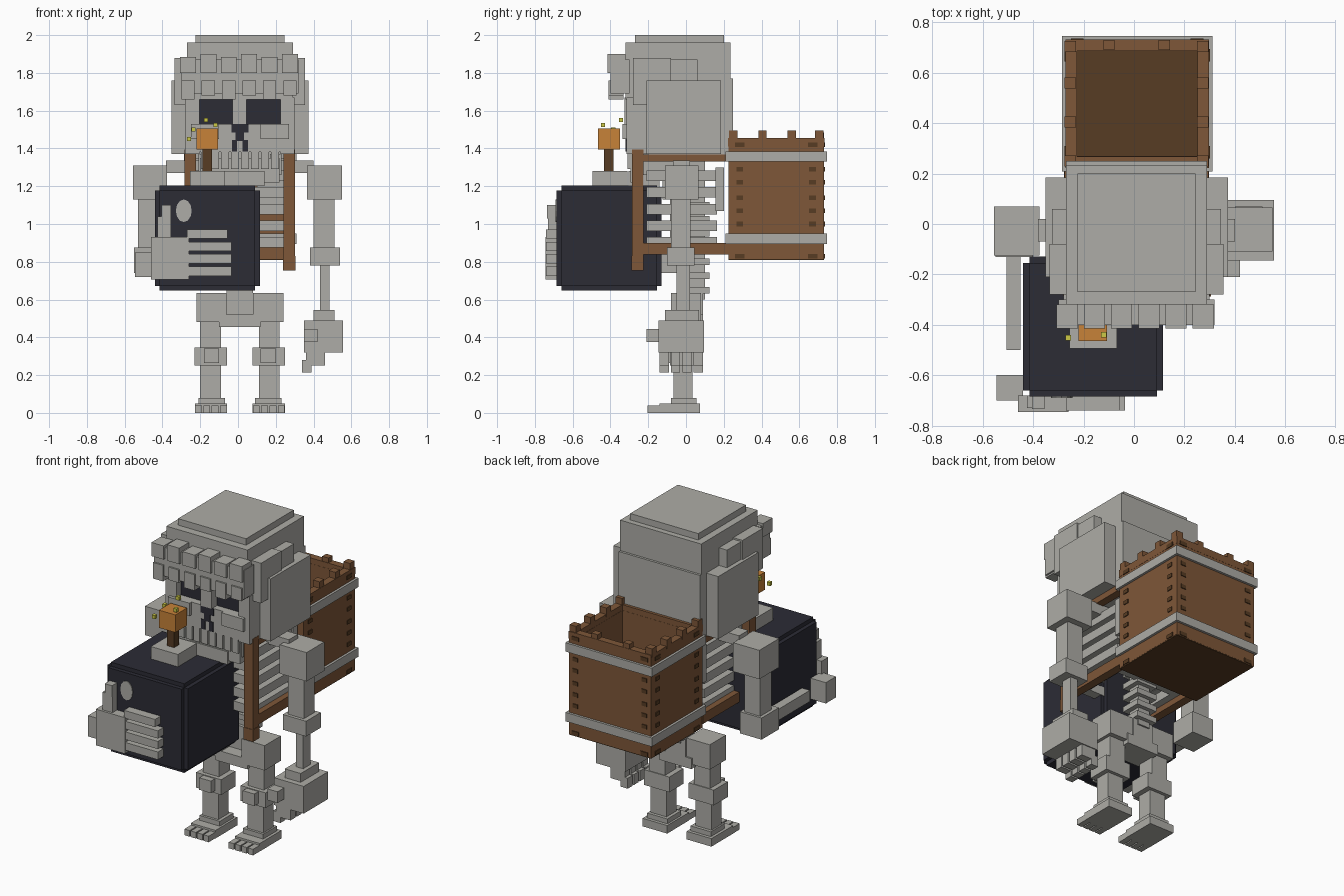
import bpy
import bmesh
import math
from mathutils import Matrix, Vector

if "Cube" in bpy.data.objects:
    bpy.data.objects.remove(bpy.data.objects["Cube"], do_unlink=True)

CENTRE = 0.01  # symmetry plane of the body


def material(name, red, green, blue):
    mat = bpy.data.materials.new(name)
    mat.use_nodes = True
    colour = (red, green, blue, 1)
    mat.diffuse_color = colour
    for node in mat.node_tree.nodes:
        if node.type == 'BSDF_PRINCIPLED':
            node.inputs["Base Color"].default_value = colour
    return mat


bone = material("bone_grey", .42, .415, .385)
wood = material("wood_brown", .209, .095, .04)
dark = material("dark_wood", .095, .045, .017)
black = material("charcoal", .025, .025, .036)
orange = material("flame_orange", .571, .223, .04)
yellow = material("spark_yellow", .604, .578, .061)


def add_object(name, mat, bm):
    mesh = bpy.data.meshes.new(name)
    bm.to_mesh(mesh)
    bm.free()
    mesh.materials.append(mat)
    obj = bpy.data.objects.new(name, mesh)
    bpy.context.collection.objects.link(obj)


def box(name, mat, x, y, z, mirror=False):
    """Axis-aligned block from three ranges, optionally on both body sides."""
    bm = bmesh.new()
    spans = [x, (2 * CENTRE - x[1], 2 * CENTRE - x[0])] if mirror else [x]
    for span in spans:
        ranges = (span, y, z)
        middle = Vector([(low + high) / 2 for low, high in ranges])
        size = Vector([high - low for low, high in ranges])
        bmesh.ops.create_cube(bm, size=1, matrix=Matrix.Translation(middle) @ Matrix.Diagonal(size).to_4x4())
    add_object(name, mat, bm)


def around(middle, half):
    return (middle - half, middle + half)


# Skull
box("crown", bone, x=(-.225, .245), y=(-.27, .2), z=(1.95, 2))
box("upper_cranium", bone, x=(-.27, .29), y=(-.32, .235), z=(1.66, 1.96))
box("lower_cranium", bone, x=(-.27, .29), y=(-.2, .25), z=(1.35, 1.77))
box("skull_base", bone, x=(-.24, .26), y=(-.24, .22), z=(1.345, 1.42))
box("side_plate", bone, x=(.28, .372), y=(-.21, .185), z=(1.37, 1.76), mirror=True)
box("temple", bone, x=(.28, .355), y=(-.28, -.08), z=(1.63, 1.88), mirror=True)
box("temple_step", bone, x=(.28, .345), y=(-.1, .06), z=(1.75, 1.87), mirror=True)

# Brow with a row of blocks on top and a ragged lower edge
box("brow", bone, x=(-.3, .32), y=(-.4, -.3), z=(1.69, 1.87))
for i in range(6):
    middle = -.265 + i * .108
    box("brow_block", bone, x=around(middle, .042), y=(-.415, -.32), z=(1.8, 1.885 + .015 * (i % 2)))
    box("brow_edge", bone, x=around(middle, .035), y=(-.41, -.33), z=(1.66 + .02 * (i % 2), 1.76))

# Face with sunken eyes
box("eye_hollow", black, x=(-.22, .24), y=(-.27, -.15), z=(1.4, 1.67))
box("nose_bridge", bone, x=(-.03, .045), y=(-.325, -.26), z=(1.53, 1.67))
box("cheek", bone, x=(.225, .3), y=(-.315, -.19), z=(1.37, 1.67), mirror=True)
box("upper_jaw", bone, x=(-.27, .3), y=(-.315, -.19), z=(1.38, 1.53))
box("cheekbone", bone, x=(.12, .27), y=(-.335, -.25), z=(1.45, 1.53), mirror=True)
box("nose_top", black, x=(-.035, .055), y=(-.32, -.312), z=(1.485, 1.53))
box("nose_middle", black, x=(-.012, .032), y=(-.32, -.312), z=(1.44, 1.485))
box("nostril", black, x=(.025, .052), y=(-.32, -.312), z=(1.385, 1.445), mirror=True)

# Teeth and jaw
for i in range(8):
    box("tooth", bone, x=around(-.175 + i * .053, .021), y=(-.31, -.26), z=(1.29, 1.39))
box("lower_jaw", bone, x=(-.2, .22), y=(-.295, -.24), z=(1.22, 1.35))
box("chin", bone, x=(-.12, .14), y=(-.305, -.25), z=(1.2, 1.28))
box("jaw_hinge", bone, x=(.17, .23), y=(-.28, -.05), z=(1.26, 1.37), mirror=True)

# Spine and rib cage
box("spine", bone, x=(-.03, .05), y=(.02, .1), z=(.6, 1.36))
for i in range(9):
    box("vertebra", bone, x=(-.06, .08), y=(.0, .125), z=around(.65 + i * .075, .017))
for i in range(5):
    height = around(1.255 - i * .088, .028)
    box("rib_side", bone, x=(.2, .26), y=(-.21, .165), z=height, mirror=True)
    box("rib_back", bone, x=(-.22, .24), y=(.1, .165), z=height)
    box("rib_front", bone, x=(-.22, .24), y=(-.21, -.15), z=height)
box("breastbone", bone, x=(-.04, .06), y=(-.22, -.14), z=(.95, 1.28))
box("shoulder_blade", bone, x=(.1, .27), y=(.155, .2), z=(1.07, 1.3), mirror=True)
box("collar_bone", bone, x=(.03, .4), y=(-.07, .02), z=(1.27, 1.335), mirror=True)

# Pelvis and legs
box("pelvis", bone, x=(-.1, .12), y=(-.08, .09), z=(.455, .52))
box("pelvis_back", bone, x=(-.06, .08), y=(.0, .09), z=(.5, .64))
box("hip", bone, x=(.08, .24), y=(-.08, .08), z=(.48, .635), mirror=True)
box("thigh", bone, x=(.11, .22), y=(-.06, .05), z=(.32, .5), mirror=True)
box("knee", bone, x=(.077, .25), y=(-.085, .055), z=(.25, .345), mirror=True)
box("knee_cap", bone, x=(.12, .2), y=(-.125, -.07), z=(.265, .34), mirror=True)
box("shin", bone, x=(.11, .22), y=(-.065, .035), z=(.03, .27), mirror=True)
box("ankle", bone, x=(.09, .23), y=(-.08, .055), z=(.04, .08), mirror=True)
box("foot", bone, x=(.077, .248), y=(-.14, .075), z=(0, .05), mirror=True)
for i in range(4):
    box("toe", bone, x=around(.097 + i * .044, .018), y=(-.205, -.13), z=(0, .038), mirror=True)

# Left arm, hanging
box("left_shoulder", bone, x=(.365, .55), y=(-.11, .065), z=(1.13, 1.31))
box("left_upper_arm", bone, x=(.40, .51), y=(-.08, .025), z=(.86, 1.14))
box("left_elbow", bone, x=(.38, .54), y=(-.1, .045), z=(.78, .875))
box("left_forearm", bone, x=(.435, .485), y=(-.05, .02), z=(.53, .79))
box("left_wrist", bone, x=(.40, .51), y=(-.11, .07), z=(.48, .545))
box("left_palm", bone, x=(.35, .555), y=(-.145, .095), z=(.32, .49))
box("left_thumb", bone, x=(.35, .42), y=(-.21, -.14), z=(.375, .445))
for i in range(4):
    width = around(-.115 + i * .06, .024)
    box("left_finger", bone, x=(.36, .46), y=width, z=(.25, .33))
    box("left_fingertip", bone, x=(.34, .39), y=width, z=(.215, .28))

# Right arm, bent forward around the bomb
box("right_shoulder", bone, x=(-.555, -.375), y=(-.125, .07), z=(1.13, 1.31))
box("right_upper_arm", bone, x=(-.53, -.42), y=(-.085, .025), z=(.86, 1.14))
box("right_elbow", bone, x=(-.55, -.4), y=(-.13, .04), z=(.74, .875))
box("right_forearm", bone, x=(-.505, -.45), y=(-.5, -.12), z=(.76, .83))
box("right_wrist", bone, x=(-.545, -.44), y=(-.7, -.6), z=(.72, .85))
box("right_palm", bone, x=(-.46, -.26), y=(-.745, -.68), z=(.705, .93))
box("right_thumb", bone, x=(-.425, -.355), y=(-.73, -.68), z=(.92, 1.04))
box("right_thumb_tip", bone, x=(-.405, -.355), y=(-.735, -.68), z=(1.03, 1.1))
for i in range(4):
    box("right_finger", bone, x=(-.27, -.035 - .02 * (i == 0)), y=(-.74, -.68), z=around(.948 - i * .066, .024))

# Bomb: three overlapping blocks give stepped edges
for axis in range(3):
    grow = [.278 if i == axis else .253 for i in range(3)]
    box("bomb_shell", black, x=around(-.162, grow[0]), y=around(-.407, grow[1]), z=around(.925, grow[2]))
bm = bmesh.new()
bmesh.ops.create_cone(bm, cap_ends=True, segments=12, radius1=1, radius2=1, depth=.006,
                      matrix=Matrix.Translation((-.287, -.687, 1.07)) @ Matrix.Diagonal((.042, 1, .06, 1))
                      @ Matrix.Rotation(math.pi / 2, 4, 'X'))
add_object("bomb_highlight", bone, bm)
box("bomb_cap", bone, x=(-.255, -.068), y=(-.495, -.31), z=(1.2, 1.28))
box("fuse", dark, x=(-.187, -.138), y=(-.433, -.385), z=(1.27, 1.4))
box("flame", orange, x=(-.22, -.107), y=(-.465, -.35), z=(1.395, 1.505))
for x, y, z in ((-.17, -.345, 1.55), (-.12, -.44, 1.525), (-.235, -.385, 1.5), (-.26, -.452, 1.45)):
    box("spark", yellow, x=around(x, .011), y=around(y, .011), z=around(z, .011))

# Back crate: walls, floor, rim and bands
left, right, front, back = -.27, .295, .225, .73
box("crate_floor", dark, x=(left, right), y=(front, back), z=(.81, .85))


def frame(name, mat, z, out, thick):
    xs, ys = (left - out, right + out), (front - out, back + out)
    box(name, mat, x=(xs[0], xs[0] + thick), y=ys, z=z)
    box(name, mat, x=(xs[1] - thick, xs[1]), y=ys, z=z)
    box(name, mat, x=xs, y=(ys[0], ys[0] + thick), z=z)
    box(name, mat, x=xs, y=(ys[1] - thick, ys[1]), z=z)


frame("crate_wall", wood, z=(.815, 1.42), out=.001, thick=.045)
frame("crate_rim", wood, z=(1.41, 1.455), out=.002, thick=.045)
frame("crate_band", bone, z=(1.33, 1.385), out=.016, thick=.03)
frame("crate_band", bone, z=(.895, .95), out=.016, thick=.03)
for y in (.25, .405, .56, .705):
    box("rim_peg", wood, x=(.25, .295), y=around(y, .022), z=(1.44, 1.495), mirror=True)
for x in (-.1, .12):
    box("rim_peg", wood, x=around(x, .022), y=(.69, .73), z=(1.44, 1.485))

# Dark nails and worn edges along the crate corners
for i, z in enumerate((.83, 1.0, 1.07, 1.14, 1.22, 1.29, 1.42)):
    half = .025 if i in (0, 6) else .018
    height = around(z, .012)
    for y in (.285, .67):
        box("side_nail", dark, x=(right, right + .006), y=around(y, half), z=height)
        box("side_nail", dark, x=(left - .006, left), y=around(y, half), z=height)
    for x in (-.225, .25):
        box("back_nail", dark, x=around(x, half), y=(back, back + .006), z=height)

# Carrying straps
box("strap_front", wood, x=(.242, .302), y=(-.285, -.225), z=(.8, 1.395), mirror=True)
box("strap_buckle", wood, x=(.238, .305), y=(-.288, -.225), z=(.755, .83), mirror=True)
box("strap_top", wood, x=(.245, .295), y=(-.28, .23), z=(1.33, 1.368), mirror=True)
box("strap_bottom", wood, x=(.245, .298), y=(-.23, .23), z=(.838, .9), mirror=True)
